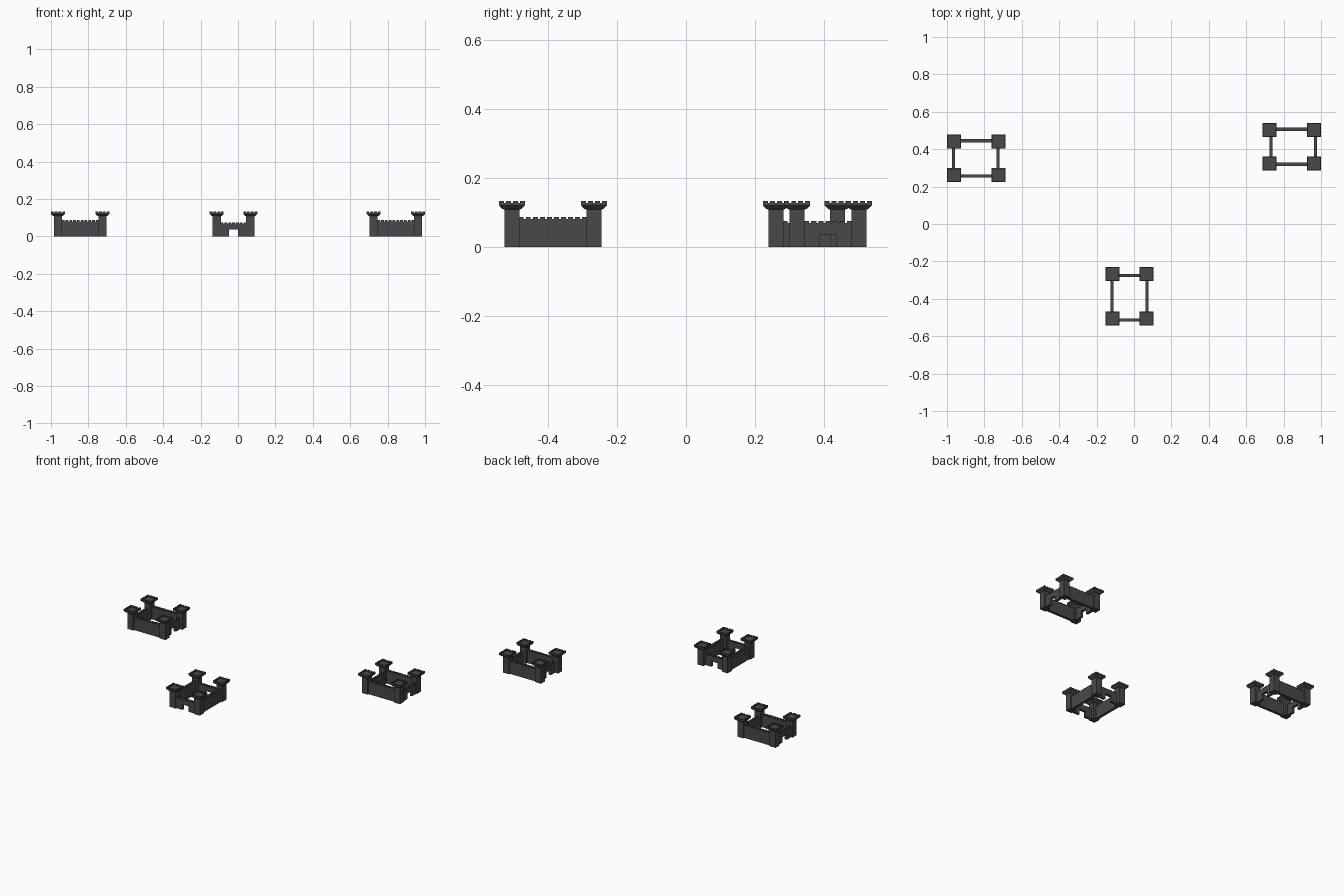
import bpy, bmesh, math
from mathutils import Matrix, Vector

if "Cube" in bpy.data.objects:
    bpy.data.objects.remove(bpy.data.objects["Cube"])

stone = bpy.data.materials.new("dark_stone")
stone.diffuse_color = (0.066, 0.065, 0.071, 1)
stone.use_nodes = True
stone.node_tree.nodes["Principled BSDF"].inputs["Base Color"].default_value = stone.diffuse_color


def make(name, bm, mat):
    bmesh.ops.recalc_face_normals(bm, faces=bm.faces)
    me = bpy.data.meshes.new(name)
    bm.to_mesh(me)
    bm.free()
    me.materials.append(stone)
    ob = bpy.data.objects.new(name, me)
    ob.matrix_world = mat
    bpy.context.collection.objects.link(ob)
    return ob


def crenel_wall(bm, length, z0, z1, z2, thick, n, mat, gate=None, gap=0.3):
    """Extruded wall outline: n merlons along the top, optional gateway."""
    h = length / 2
    pts = [(-h, z0)]
    if gate:
        w, gh = gate
        pts += [(-w / 2, z0), (-w / 2, gh), (w / 2, gh), (w / 2, z0)]
    pts += [(h, z0)]
    pitch = length / (n - gap)          # starts and ends on a merlon
    for i in reversed(range(n)):
        a = -h + i * pitch
        b = a + pitch * (1 - gap)
        pts += [(b, z1)] if i < n - 1 else []
        pts += [(b, z2), (a, z2)]
        pts += [(a, z1)] if i > 0 else []
    vs = [bm.verts.new(mat @ Vector((x, -thick / 2, z))) for x, z in pts]
    f = bm.faces.new(vs)
    r = bmesh.ops.extrude_face_region(bm, geom=[f])
    d = mat.to_3x3() @ Vector((0, thick, 0))
    bmesh.ops.translate(bm, vec=d, verts=[v for v in r["geom"] if isinstance(v, bmesh.types.BMVert)])


def stack(bm, levels):
    """Square column through (half width, height) levels."""
    rings = [[bm.verts.new((sx * w, sy * w, z)) for sx, sy in ((-1, -1), (1, -1), (1, 1), (-1, 1))]
             for w, z in levels]
    for a, b in zip(rings, rings[1:]):
        for i in range(4):
            j = (i + 1) % 4
            bm.faces.new((a[i], a[j], b[j], b[i]))
    bm.faces.new(rings[0])
    bm.faces.new(rings[-1])


def castle(label, x, y, angle, shift):
    base = Matrix.Translation((x, y, 0)) @ Matrix.Rotation(angle, 4, 'Z')
    tx, ty = 0.119, 0.0897
    # corner towers: shaft, flared head, crenellated parapet
    for sx in (-1, 1):
        for sy in (-1, 1):
            bm = bmesh.new()
            stack(bm, [(0.0218, 0), (0.0218, 0.108), (0.0285, 0.111), (0.037, 0.120), (0.037, 0.123)])
            for k in range(4):
                m = Matrix.Rotation(k * math.pi / 2, 4, 'Z') @ Matrix.Translation((0, -0.0345, 0))
                crenel_wall(bm, 0.075, 0.1195, 0.127, 0.1335, 0.006, 4, m)
            make(label + "_tower", bm, base @ Matrix.Translation((sx * tx, sy * ty, 0)))
    # long walls
    for sy in (-1, 1):
        bm = bmesh.new()
        crenel_wall(bm, 2 * tx - 0.04, 0, 0.081, 0.087, 0.018, 10,
                    Matrix.Translation((0, sy * (ty + 0.004), 0)))
        make(label + "_long_wall", bm, base)
    # short gate walls
    for sx in (-1, 1):
        bm = bmesh.new()
        m = Matrix.Translation((sx * tx + shift, 0, 0)) @ Matrix.Rotation(math.pi / 2, 4, 'Z')
        crenel_wall(bm, 2 * ty - 0.04, 0, 0.069, 0.075, 0.016, 7, m, gate=(0.046, 0.036))
        make(label + "_gate_wall", bm, base)


castle("left_fort", -0.8438, 0.3505, 0, -0.003)
castle("right_fort", 0.8438, 0.4125, 0, 0.008)
castle("front_fort", -0.024, -0.3865, -math.pi / 2, 0.007)
